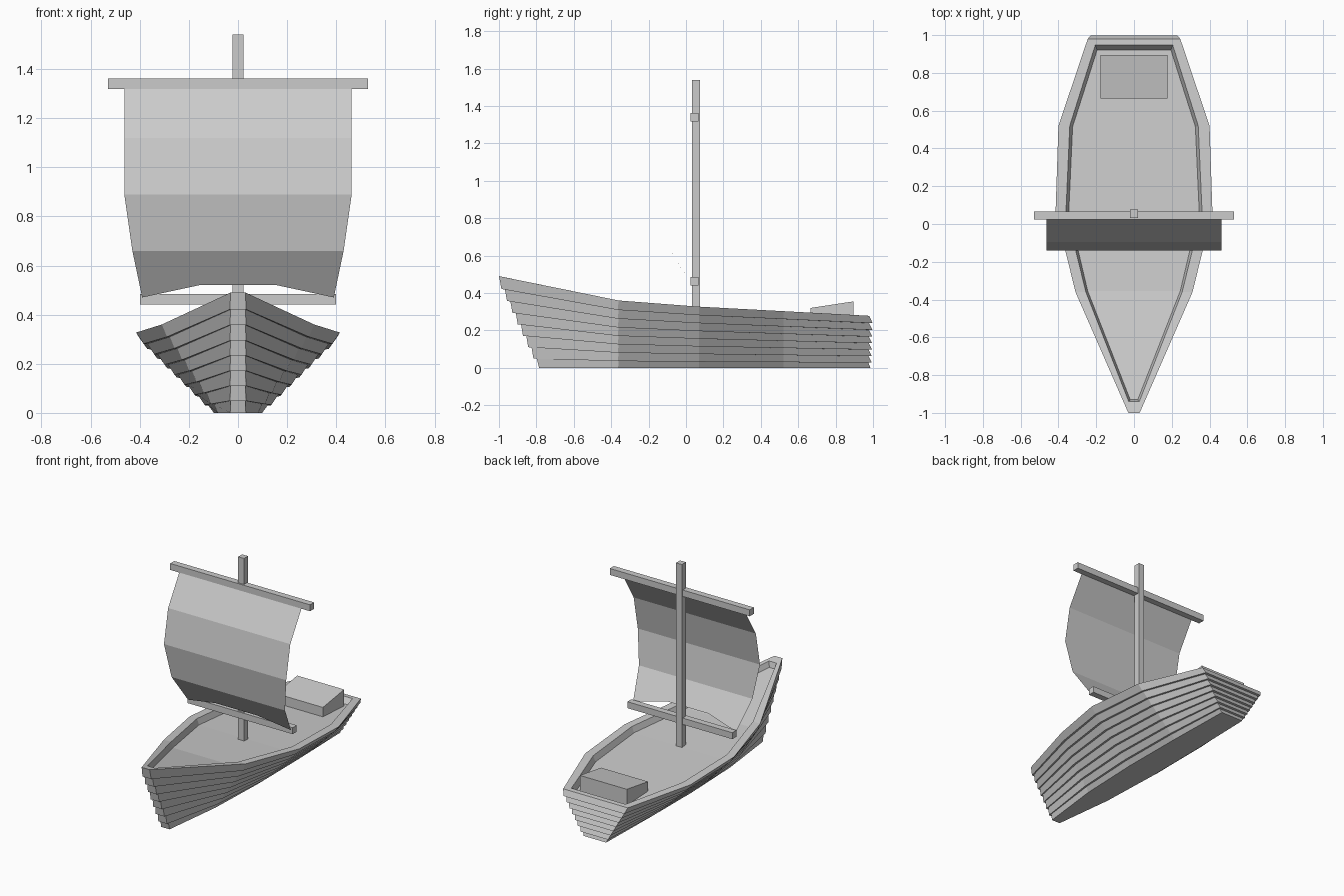
import bpy
import bmesh
from mathutils import Vector

if "Cube" in bpy.data.objects:
    bpy.data.objects.remove(bpy.data.objects["Cube"], do_unlink=True)

GREY = bpy.data.materials.new("plain grey")
GREY.use_nodes = True
GREY.diffuse_color = (0.6, 0.6, 0.6, 1)
GREY.node_tree.nodes["Principled BSDF"].inputs["Base Color"].default_value = (0.6, 0.6, 0.6, 1)


def finish(name, bm, fix_normals=True):
    if fix_normals:
        bmesh.ops.recalc_face_normals(bm, faces=bm.faces)
    mesh = bpy.data.meshes.new(name)
    bm.to_mesh(mesh)
    bm.free()
    mesh.materials.append(GREY)
    obj = bpy.data.objects.new(name, mesh)
    bpy.context.collection.objects.link(obj)
    return obj


def box(name, low, high, back_rise=0):
    """Box between two corners; back_rise lifts the rear top edge."""
    bm = bmesh.new()
    bmesh.ops.create_cube(bm, size=1)
    low, high = Vector(low), Vector(high)
    for v in bm.verts:
        rear_top = v.co.y > 0 and v.co.z > 0
        v.co = Vector(low[i] + (v.co[i] + 0.5) * (high[i] - low[i]) for i in range(3))
        if rear_top:
            v.co.z += back_rise
    return finish(name, bm)


# Hull stations from bow to stern, one side only: half width, y, z
RAIL = [(0.03, -1, 0.49), (0.31, -0.36, 0.36), (0.415, 0.07, 0.327), (0.4, 0.52, 0.303), (0.245, 0.98, 0.278)]
KEEL = [(0.03, -0.775, 0), (0.075, -0.36, 0), (0.09, 0.07, 0), (0.088, 0.52, 0), (0.08, 0.975, 0)]
INNER = [(0.028, -0.94, 0.478), (0.255, -0.36, 0.36), (0.36, 0.07, 0.327), (0.34, 0.52, 0.303), (0.205, 0.947, 0.28)]
DECK = [(0.02, -0.93, 0.44), (0.245, -0.355, 0.32), (0.345, 0.07, 0.287), (0.325, 0.515, 0.263), (0.195, 0.922, 0.242)]
# Outward direction of the plank flare at each station
FLARE = [(0.003, -0.018, 0), (0.012, -0.005, 0), (0.014, 0, 0), (0.013, 0.003, 0), (0.008, 0.018, 0)]
# Plank edges as a fraction of the way from rail to keel
EDGES = [0, 0.14, 0.27, 0.4, 0.525, 0.65, 0.775, 0.9, 1]


def level(t, flare):
    return [Vector(r).lerp(Vector(k), t) + Vector(f) * flare for r, k, f in zip(RAIL, KEEL, FLARE)]


def add_ring(bm, half):
    """Closed ring: one side bow to stern, then its mirror back to the bow."""
    half = [Vector(p) for p in half]
    mirrored = [Vector((-p.x, p.y, p.z)) for p in reversed(half)]
    return [bm.verts.new(p) for p in half + mirrored]


def cap(bm, ring):
    n = len(ring)
    for i in range(n // 2 - 1):
        bm.faces.new((ring[i], ring[i + 1], ring[n - 2 - i], ring[n - 1 - i]))


# Hull: deck, inner wall, rail and overlapping planks
bm = bmesh.new()
halves = [DECK, INNER]
for top, bottom in zip(EDGES, EDGES[1:]):
    halves += [level(top, 0), level(bottom, 1 if bottom < 1 else 0.6)]
rings = [add_ring(bm, h) for h in halves]
for a, b in zip(rings, rings[1:]):
    for i in range(len(a)):
        j = (i + 1) % len(a)
        bm.faces.new((a[i], a[j], b[j], b[i]))
cap(bm, rings[0])
cap(bm, rings[-1])
finish("hull", bm)

# Mast, yards and stern seat
box("mast", (-0.022, 0.033, 0.26), (0.022, 0.076, 1.54))
box("upper_yard", (-0.53, 0.023, 1.318), (0.53, 0.067, 1.362))
box("lower_yard", (-0.398, 0.023, 0.441), (0.398, 0.067, 0.485))
box("stern_seat", (-0.178, 0.665, 0.22), (0.178, 0.895, 0.32), back_rise=0.035)

# Billowing sail: half width, y, z for each seam, then a raised bottom edge
SEAMS = [(0.463, 0.027, 1.32), (0.463, -0.095, 1.12), (0.463, -0.14, 0.89), (0.43, -0.105, 0.66)]
FOOT = [(-0.39, 0.015, 0.47), (-0.157, -0.017, 0.52), (0.157, -0.017, 0.52), (0.39, 0.015, 0.47)]
bm = bmesh.new()
rows = [[bm.verts.new((s * x, y, z)) for s in (-1, 1)] for x, y, z in SEAMS]
for (a, b), (c, d) in zip(rows, rows[1:]):
    bm.faces.new((a, c, d, b))
foot = [bm.verts.new(p) for p in FOOT]
bm.faces.new([rows[-1][0]] + foot + [rows[-1][1]])
finish("sail", bm, fix_normals=False)
